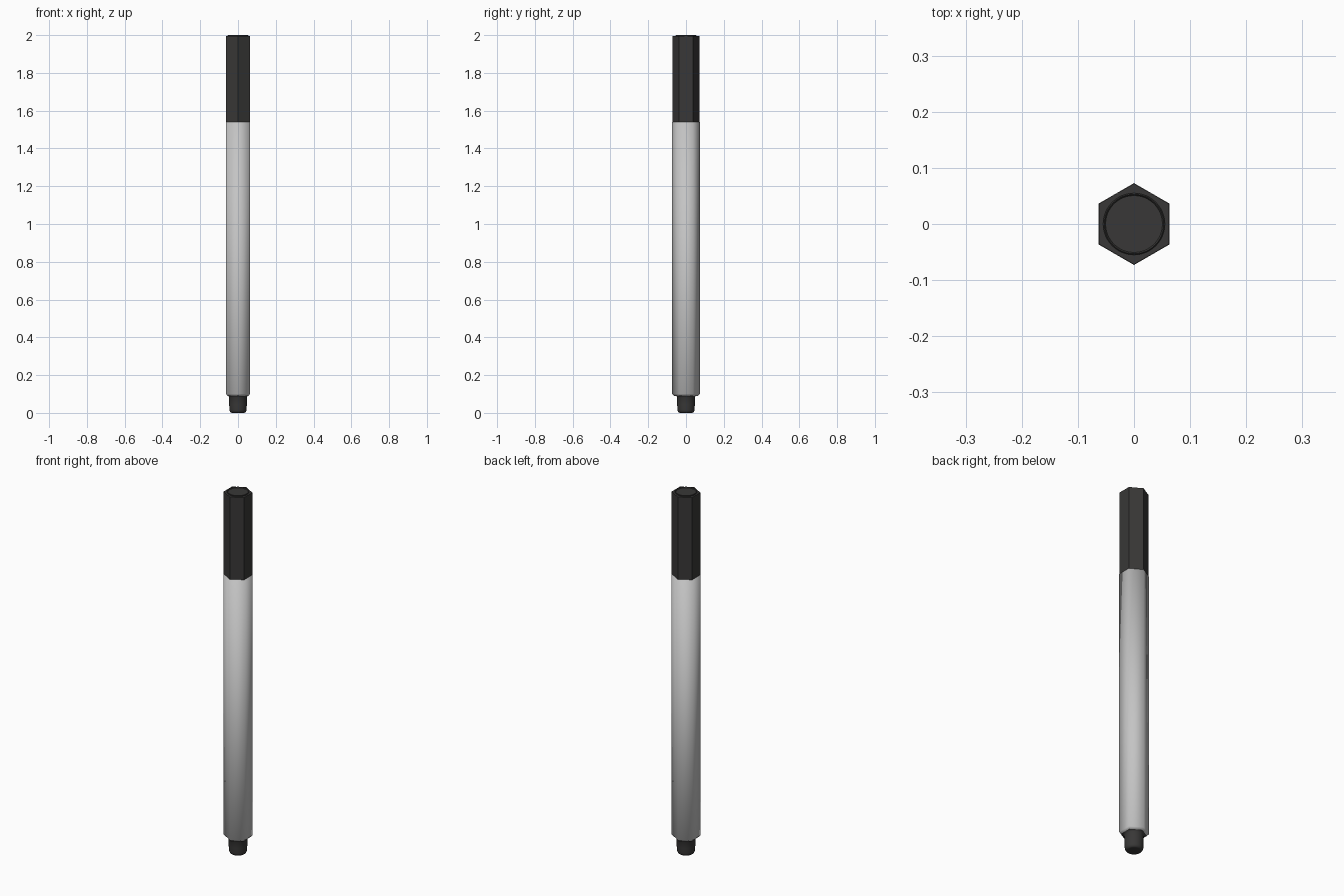
import bpy, bmesh, math

if "Cube" in bpy.data.objects:
    bpy.data.objects.remove(bpy.data.objects["Cube"])


def material(name, rgb):
    m = bpy.data.materials.new(name)
    m.diffuse_color = (*rgb, 1)
    m.use_nodes = True
    m.node_tree.nodes["Principled BSDF"].inputs["Base Color"].default_value = m.diffuse_color
    return m


black = material("black plastic", (0.04, 0.039, 0.038))
grey = material("light grey", (0.55, 0.55, 0.55))


def lathe(name, profile, sides, mat, smooth=False, by_angle=None):
    """Stack rings of (radius, z) from bottom to top and close both ends."""
    bm = bmesh.new()
    rings = []
    for r, z in profile:
        angles = [math.pi / 2 + 2 * math.pi * i / sides for i in range(sides)]
        rings.append([bm.verts.new((r * math.cos(a), r * math.sin(a), z)) for a in angles])
    for lo, hi in zip(rings, rings[1:]):
        for i in range(sides):
            j = (i + 1) % sides
            bm.faces.new((lo[i], lo[j], hi[j], hi[i]))
    bm.faces.new(rings[0][::-1])
    bm.faces.new(rings[-1])
    for f in bm.faces:
        f.smooth = smooth
    mesh = bpy.data.meshes.new(name)
    bm.to_mesh(mesh)
    bm.free()
    ob = bpy.data.objects.new(name, mesh)
    bpy.context.collection.objects.link(ob)
    mesh.materials.append(mat)
    if by_angle:
        bpy.ops.object.select_all(action='DESELECT')
        ob.select_set(True)
        bpy.context.view_layer.objects.active = ob
        bpy.ops.object.shade_smooth_by_angle(angle=math.radians(by_angle))
    return ob


# Hexagonal barrel, softly shaded, with a chamfered lower end
barrel = lathe("barrel", [(0.063, 0.09), (0.073, 0.1), (0.073, 1.54)], 6, grey, smooth=True)
barrel.data.materials.append(black)
for p in barrel.data.polygons:
    if p.center.z < 0.0901:
        p.material_index = 1

# Hexagonal cap
lathe("cap", [(0.072, 1.54), (0.072, 1.995)], 6, black)

# Round end plug: thin lip around a sunken dome
dome = [(0.047 * math.cos(t), 1.988 + 0.006 * math.sin(t))
        for t in (math.radians(15 * k) for k in range(6))]
lathe("cap_plug", [(0.055, 1.98), (0.055, 1.998), (0.053, 2.0), (0.051, 1.998), (0.0495, 1.986)]
      + dome + [(0.002, 1.994)], 48, black, by_angle=40)

# Rounded bottom plug
corner = [(0.032 + 0.013 * math.sin(t), 0.018 - 0.018 * math.cos(t))
          for t in (math.radians(15 * k) for k in range(7))]
lathe("bottom_plug", corner + [(0.047, 0.045), (0.047, 0.082), (0.05, 0.088), (0.055, 0.092)],
      48, black, by_angle=40)
